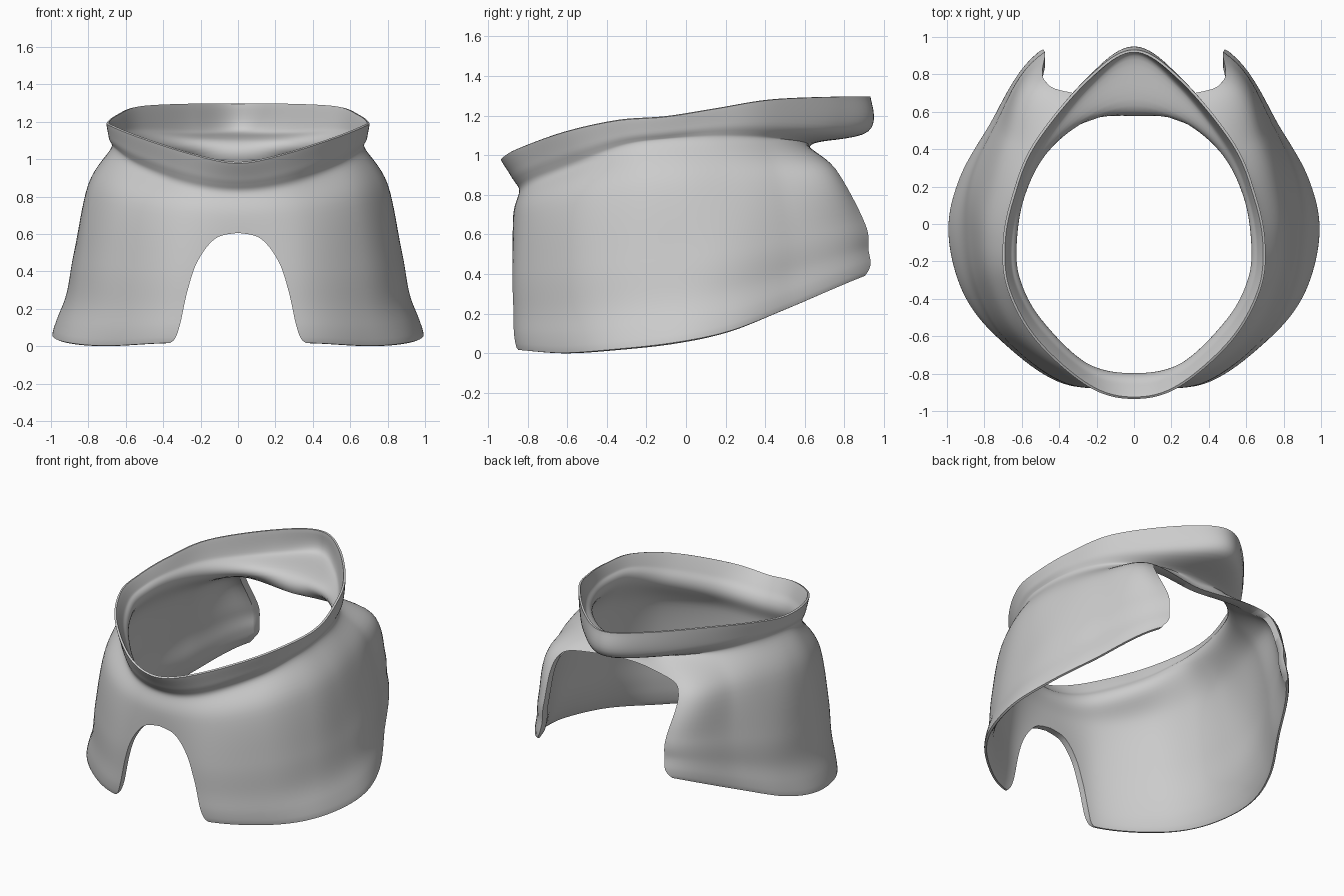
import bpy, bmesh, math
from mathutils import Vector

if "Cube" in bpy.data.objects:
    bpy.data.objects.remove(bpy.data.objects["Cube"])

# Half rings of the shell, front centre -> right side -> back centre
rim = [(0, -.93, .985), (.24, -.865, 1.03), (.52, -.62, 1.12), (.67, -.35, 1.18), (.695, -.1, 1.2),
       (.645, .15, 1.24), (.53, .43, 1.285), (.25, .77, 1.3), (0, .925, 1.3)]
neck = [(0, -.82, .83), (.27, -.76, .86), (.52, -.52, .95), (.635, -.3, 1.03), (.655, -.1, 1.06),
        (.615, .15, 1.07), (.5, .38, 1.07), (.3, .55, 1.07), (0, .62, 1.075)]
shoulder = [(0, -.85, .7), (.33, -.8, .72), (.61, -.58, .78), (.75, -.3, .83), (.78, -.05, .86),
            (.74, .2, .88), (.66, .44, .9), (.5, .73, .92), (0, .67, .93)]
waist = [(0, -.85, .45), (.35, -.83, .42), (.66, -.6, .44), (.81, -.33, .46), (.855, -.05, .48),
         (.835, .22, .52), (.72, .5, .58), (.5, .86, .65), (0, 1.05, .65)]
hem = [(0, -.84, .02), (.38, -.835, .02), (.7, -.62, .005), (.9, -.38, .02), (.985, -.06, .055),
       (.935, .22, .115), (.78, .5, .225), (.5, .915, .4), (0, 1.1, .45)]

# Collar bulge between rim and neck, strongest at the back; flare just above the hem
collar, flare = [], []
for i, (r, n) in enumerate(zip(rim, neck)):
    w = {6: .3, 7: .8, 8: 1}.get(i, 0)
    a, b = .45 + .5 * w, .5 - .22 * w
    collar.append((n[0] + (r[0] - n[0]) * a, n[1] + (r[1] - n[1]) * a, n[2] + (r[2] - n[2]) * b))
    h, m = Vector(hem[i]), Vector(waist[i])
    p = m.lerp(h, .35)
    p.z = m.z + (h.z - m.z) * .55
    flare.append(tuple(p))


def spline(points, steps, closed):
    """Smooth curve through the points."""
    p = [Vector(q) for q in points]
    n = len(p)
    at = (lambda i: p[i % n]) if closed else (lambda i: p[max(0, min(n - 1, i))])
    out = []
    for i in range(n if closed else n - 1):
        a, b, c, d = at(i - 1), at(i), at(i + 1), at(i + 2)
        for k in range(steps):
            t = k / steps
            out.append(.5 * (2 * b + (c - a) * t + (2 * a - 5 * b + 4 * c - d) * t * t
                             + (3 * b - a - 3 * c + d) * t ** 3))
    if not closed:
        out.append(p[-1])
    return out


def make_object(name, bm):
    bmesh.ops.recalc_face_normals(bm, faces=bm.faces)
    mesh = bpy.data.meshes.new(name)
    bm.to_mesh(mesh)
    bm.free()
    ob = bpy.data.objects.new(name, mesh)
    bpy.context.collection.objects.link(ob)
    return ob


# Lofted shell with mirrored rings
rings = [spline(h + [(-x, y, z) for x, y, z in h[-2:0:-1]], 10, True)
         for h in (rim, collar, neck, shoulder, waist, flare, hem)]
columns = [spline(c, 8, False) for c in zip(*rings)]
rows = len(columns[0])
bm = bmesh.new()
grid = [[bm.verts.new(p) for p in c] for c in columns]
for i in range(len(grid)):
    a, b = grid[i - 1], grid[i]
    for j in range(rows - 1):
        bm.faces.new((a[j], a[j + 1], b[j + 1], b[j]))
shell = make_object("shell", bm)

# Wall thickness, tapering to a thin lip at the rim and a rounded hem
group = shell.vertex_groups.new(name="thickness")
for j in range(rows):
    rim_w = min(1, .3 + .7 * j / 12)
    hem_w = math.sqrt(min(1, .1 + (rows - 1 - j) / 5))
    group.add([i * rows + j for i in range(len(grid))], min(rim_w, hem_w), 'REPLACE')
thick = shell.modifiers.new("thickness", 'SOLIDIFY')
thick.thickness = .045
thick.offset = 0
thick.vertex_group = group.name


def cutter(name, half, y0, y1):
    """Arch shaped prism along y from a half profile (x, z), bottom to top centre."""
    h = spline([(x, 0, z) for x, z in half], 6, False)
    outline = h + [Vector((-p.x, 0, p.z)) for p in h[-2::-1]]
    bm = bmesh.new()
    f = bm.faces.new([bm.verts.new((p.x, y0, p.z)) for p in outline])
    ext = bmesh.ops.extrude_face_region(bm, geom=[f])
    bmesh.ops.translate(bm, vec=(0, y1 - y0, 0),
                        verts=[v for v in ext["geom"] if isinstance(v, bmesh.types.BMVert)])
    ob = make_object(name, bm)
    ob.hide_render = True
    return ob


# Front arch and back opening
front = cutter("front_arch_cutter", [(.45, -.1), (.39, .0), (.34, .04), (.31, .12), (.27, .3),
                                     (.215, .46), (.12, .58), (0, .61)], -1.3, -.5)
back = cutter("back_opening_cutter", [(.58, .2), (.53, .38), (.485, .47), (.475, .65), (.49, .84),
                                      (.47, .93), (.4, .975), (.2, .99), (0, .99)], .45, 1.5)
bpy.context.view_layer.objects.active = shell
shell.select_set(True)
for c in (front, back):
    m = shell.modifiers.new("cut", 'BOOLEAN')
    m.operation = 'DIFFERENCE'
    m.solver = 'EXACT'
    m.object = c
for m in list(shell.modifiers):
    bpy.ops.object.modifier_apply(modifier=m.name)
for c in (front, back):
    bpy.data.objects.remove(c)

# Stand on the floor and shade smooth
low = min(v.co.z for v in shell.data.vertices)
for v in shell.data.vertices:
    v.co.z -= low
bpy.ops.object.shade_smooth_by_angle(angle=math.radians(60))
